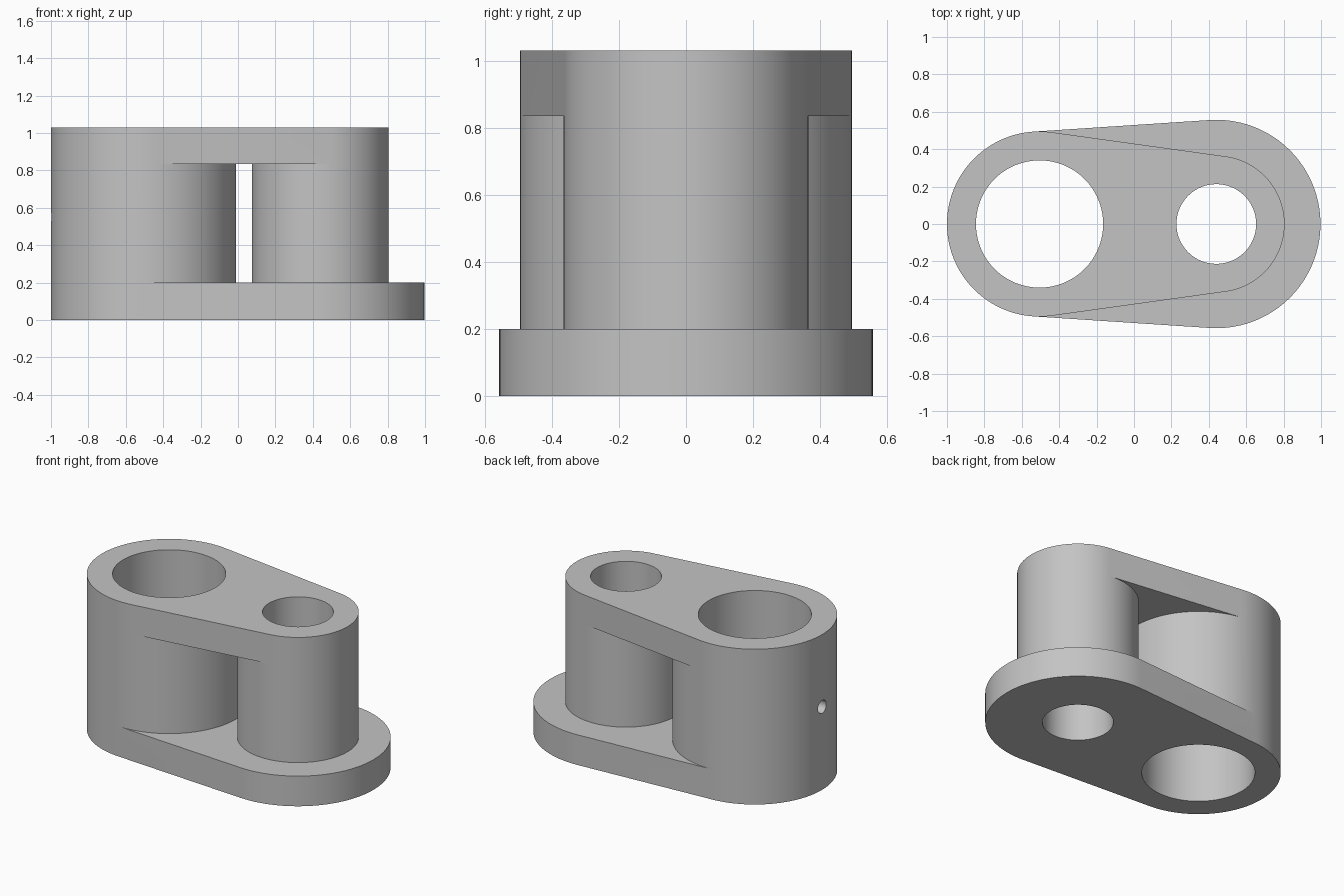
import bpy
import bmesh
import math
from mathutils import Vector
from mathutils.geometry import convex_hull_2d

if "Cube" in bpy.data.objects:
    bpy.data.objects.remove(bpy.data.objects["Cube"], do_unlink=True)

SEGMENTS = 128
BIG_X, SMALL_X = -0.505, 0.44
BIG_R, SMALL_R, FLANGE_R = 0.495, 0.365, 0.557
HEIGHT, BASE_TOP, ARM_BOTTOM = 1.03, 0.2, 0.835

grey = bpy.data.materials.new("plain grey")
grey.use_nodes = True
colour = (0.55, 0.55, 0.55, 1)
grey.diffuse_color = colour
grey.node_tree.nodes["Principled BSDF"].inputs["Base Color"].default_value = colour


def circle(x, radius):
    steps = [math.tau * i / SEGMENTS for i in range(SEGMENTS)]
    return [Vector((x + radius * math.cos(a), radius * math.sin(a))) for a in steps]


def prism(name, outline, bottom, top):
    """Extrude a flat outline between two heights."""
    bm = bmesh.new()
    face = bm.faces.new([bm.verts.new((p.x, p.y, bottom)) for p in outline])
    extruded = bmesh.ops.extrude_face_region(bm, geom=[face])["geom"]
    moved = [v for v in extruded if isinstance(v, bmesh.types.BMVert)]
    bmesh.ops.translate(bm, verts=moved, vec=(0, 0, top - bottom))
    bmesh.ops.recalc_face_normals(bm, faces=bm.faces)
    mesh = bpy.data.meshes.new(name)
    bm.to_mesh(mesh)
    bm.free()
    mesh.materials.append(grey)
    obj = bpy.data.objects.new(name, mesh)
    bpy.context.collection.objects.link(obj)
    return obj


def link_plate(name, small_radius, bottom, top):
    """Plate with two round ends joined by tangent sides."""
    points = circle(BIG_X, BIG_R) + circle(SMALL_X, small_radius)
    return prism(name, [points[i] for i in convex_hull_2d(points)], bottom, top)


def combine(target, other, operation):
    mod = target.modifiers.new(operation.title(), "BOOLEAN")
    mod.object, mod.operation, mod.solver = other, operation, "EXACT"
    bpy.context.view_layer.objects.active = target
    bpy.ops.object.modifier_apply(modifier=mod.name)
    bpy.data.objects.remove(other, do_unlink=True)


# Base plate, two upright barrels and the upper arm
body = link_plate("link_body", FLANGE_R, 0, BASE_TOP)
arm = link_plate("upper_arm", SMALL_R, ARM_BOTTOM, HEIGHT)
overlap = 0.1
for name, x, radius in (("big_barrel", BIG_X, BIG_R), ("small_barrel", SMALL_X, SMALL_R)):
    barrel = prism(name, circle(x, radius), BASE_TOP - overlap, ARM_BOTTOM + overlap)
    combine(body, barrel, "UNION")
combine(body, arm, "UNION")

# Vertical bores through both barrels
for name, x, radius in (("big_bore", BIG_X, 0.34), ("small_bore", SMALL_X, 0.213)):
    combine(body, prism(name, circle(x, radius), -0.1, HEIGHT + 0.1), "DIFFERENCE")

# Set screw hole through the outer wall of the big barrel
screw_hole = prism("screw_hole", circle(0, 0.043), -0.2, 0.2)
screw_hole.rotation_euler.y = math.pi / 2
screw_hole.location = (BIG_X - BIG_R, 0, 0.55)
bpy.context.view_layer.update()
combine(body, screw_hole, "DIFFERENCE")

# Merge leftover flat seams, then smooth the round walls
bm = bmesh.new()
bm.from_mesh(body.data)
bmesh.ops.remove_doubles(bm, verts=bm.verts, dist=0.00005)
bmesh.ops.dissolve_limit(bm, angle_limit=math.radians(0.1), verts=bm.verts, edges=bm.edges)
bm.to_mesh(body.data)
bm.free()
bpy.ops.object.select_all(action="DESELECT")
body.select_set(True)
bpy.context.view_layer.objects.active = body
bpy.ops.object.shade_smooth_by_angle(angle=math.radians(30))
